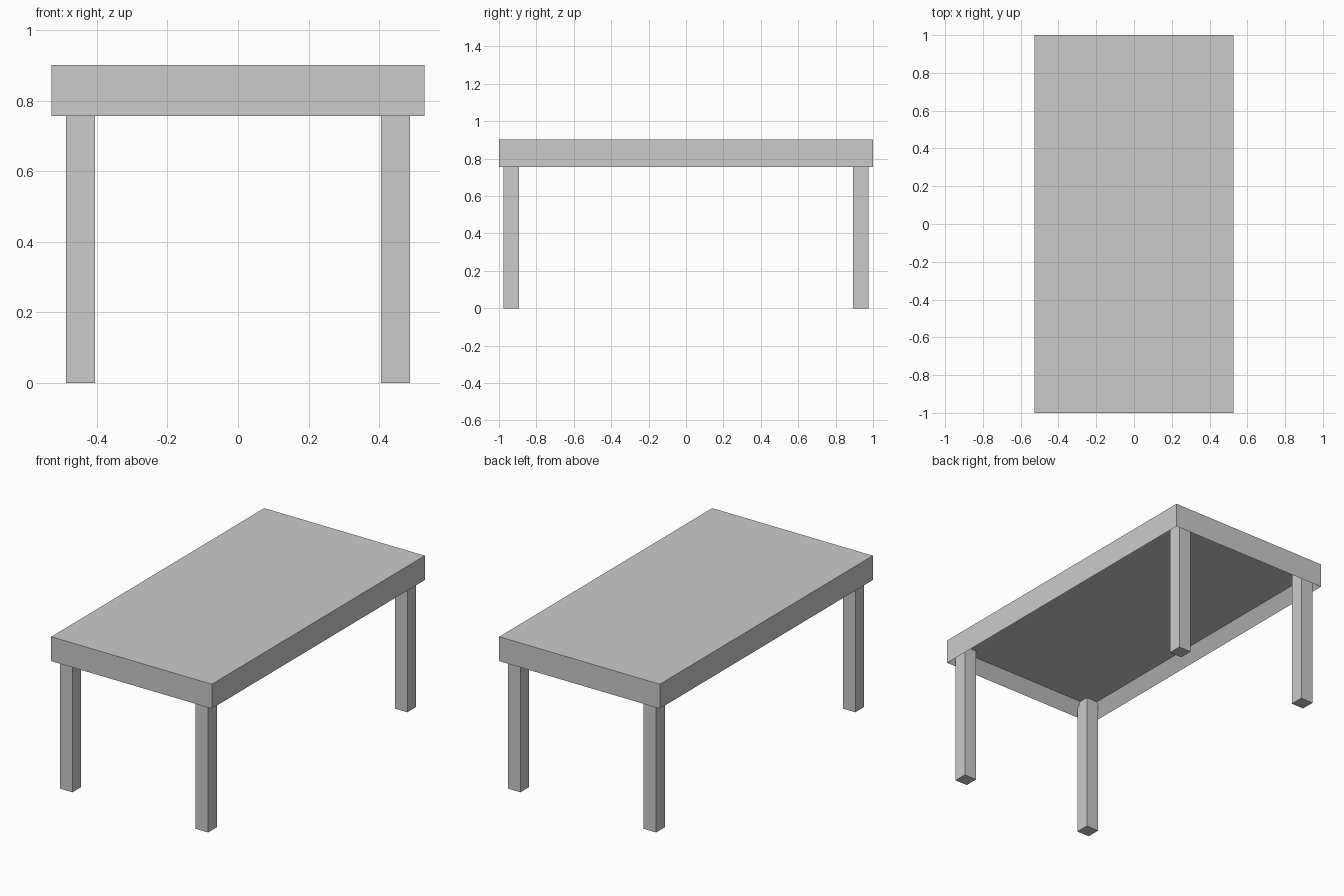
import bpy, bmesh
from mathutils import Matrix

if "Cube" in bpy.data.objects:
    bpy.data.objects.remove(bpy.data.objects["Cube"])

HALF_X, HALF_Y = 0.528, 1.0
TOP_Z, RIM_Z, CEILING_Z = 0.901, 0.756, 0.83
RIM = 0.05
LEG, LEG_X, LEG_Y = 0.082, 0.446, 0.935


def box(name, lo, hi, edit=None):
    """Box object between two opposite corners, with an optional bmesh edit."""
    bm = bmesh.new()
    size = [b - a for a, b in zip(lo, hi)]
    mid = [(a + b) / 2 for a, b in zip(lo, hi)]
    bmesh.ops.create_cube(bm, size=1, matrix=Matrix.LocRotScale(mid, None, size))
    if edit:
        edit(bm)
    mesh = bpy.data.meshes.new(name)
    bm.to_mesh(mesh)
    bm.free()
    obj = bpy.data.objects.new(name, mesh)
    bpy.context.collection.objects.link(obj)
    return obj


def hollow_underside(bm):
    bm.normal_update()
    bottom = min(bm.faces, key=lambda f: f.calc_center_median().z)
    bmesh.ops.inset_region(bm, faces=[bottom], thickness=RIM, use_even_offset=True)
    for v in bottom.verts:
        v.co.z = CEILING_Z


# Tabletop with a rim hanging around a recessed underside
box("tabletop", (-HALF_X, -HALF_Y, RIM_Z), (HALF_X, HALF_Y, TOP_Z), hollow_underside)

# Four square legs reaching up into the recess
for side_y, label_y in ((-1, "front"), (1, "back")):
    for side_x, label_x in ((-1, "left"), (1, "right")):
        x, y, h = side_x * LEG_X, side_y * LEG_Y, LEG / 2
        box(f"{label_y}_{label_x}_leg", (x - h, y - h, 0), (x + h, y + h, CEILING_Z + 0.005))
